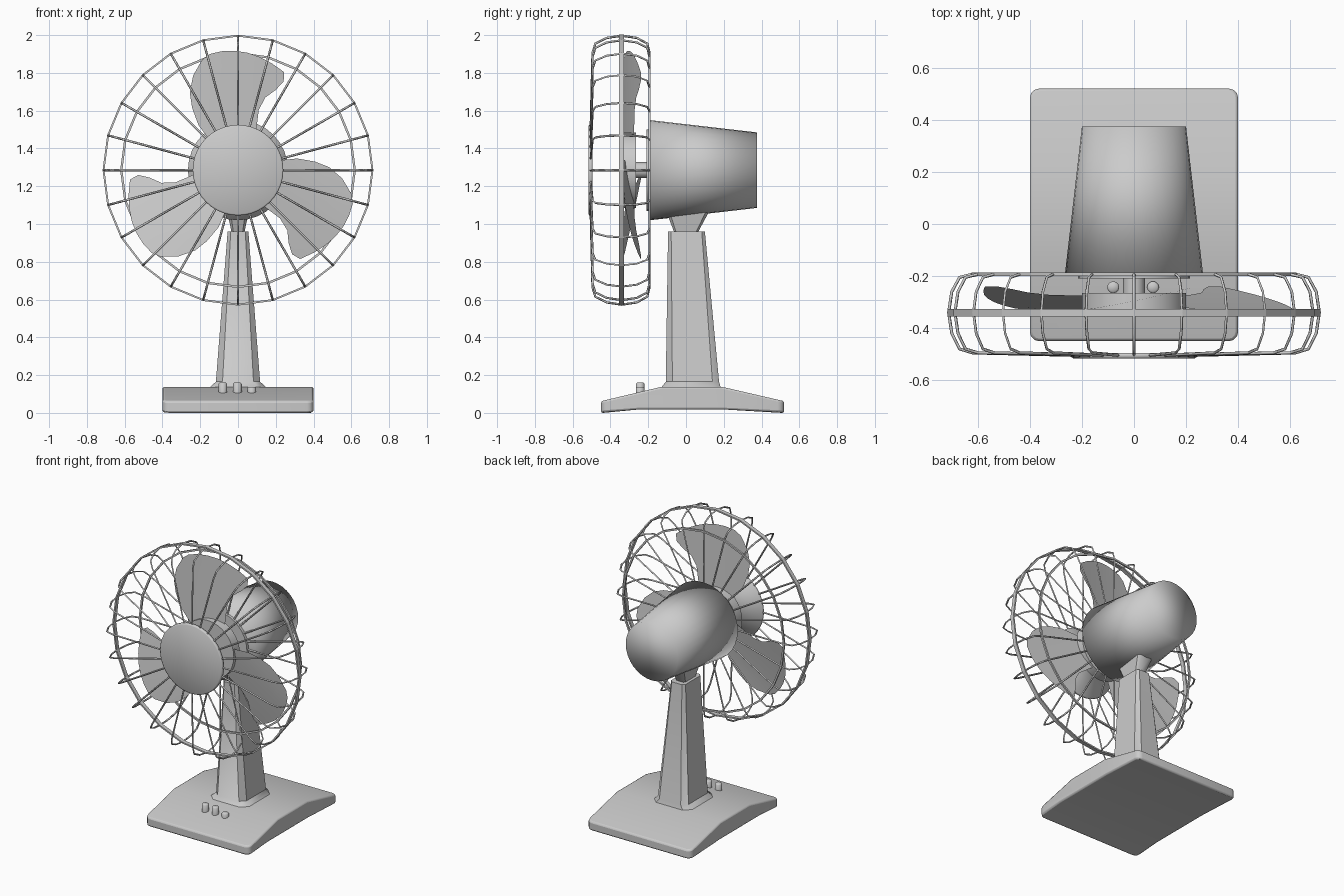
import bpy, bmesh, math
from math import sin, cos, pi

if "Cube" in bpy.data.objects:
    bpy.data.objects.remove(bpy.data.objects["Cube"])

CZ = 1.285          # height of the fan axis


def finish(name, bm, angle=40):
    bmesh.ops.recalc_face_normals(bm, faces=bm.faces)
    me = bpy.data.meshes.new(name)
    bm.to_mesh(me)
    bm.free()
    ob = bpy.data.objects.new(name, me)
    bpy.context.collection.objects.link(ob)
    bpy.ops.object.select_all(action='DESELECT')
    ob.select_set(True)
    bpy.context.view_layer.objects.active = ob
    if angle:
        bpy.ops.object.shade_smooth_by_angle(angle=math.radians(angle))
    return ob


def loft(name, rings, cap=True, closed=False, angle=40):
    """Skin a list of point rings."""
    bm = bmesh.new()
    vs = [[bm.verts.new(p) for p in r] for r in rings]
    n = len(rings[0])
    pairs = list(zip(vs, vs[1:])) + ([(vs[-1], vs[0])] if closed else [])
    for a, b in pairs:
        for i in range(n):
            j = (i + 1) % n
            bm.faces.new((a[i], a[j], b[j], b[i]))
    if cap and not closed:
        bm.faces.new(vs[0])
        bm.faces.new(vs[-1])
    return finish(name, bm, angle)


def lathe(name, profile, n=32, **kw):
    """Spin (radius, y) points about the fan axis."""
    return loft(name, [[(r * cos(2 * pi * i / n), y, CZ + r * sin(2 * pi * i / n))
                        for i in range(n)] for r, y in profile], **kw)


def octagon(z, xh, y0, y1, c=0.3):
    """Rectangle with cut corners at height z."""
    k = c * xh
    return [(xh, y0 + k, z), (xh, y1 - k, z), (xh - k, y1, z), (k - xh, y1, z),
            (-xh, y1 - k, z), (-xh, y0 + k, z), (k - xh, y0, z), (xh - k, y0, z)]


# Base: side profile extruded across, upright corners rounded
profile = [(-.45, .003), (-.25, .018), (.2, .018), (.52, .003),
           (.52, .062), (.19, .138), (-.13, .138), (-.45, .062)]
bm = bmesh.new()
sides = [[bm.verts.new((x, y, z)) for y, z in profile] for x in (-.4, .4)]
for i in range(8):
    j = (i + 1) % 8
    bm.faces.new((sides[0][i], sides[0][j], sides[1][j], sides[1][i]))
for s in sides:
    bm.faces.new(s)
corners = [e for e in bm.edges
           if abs(e.verts[0].co.z - e.verts[1].co.z) > .04
           and abs(e.verts[0].co.y - e.verts[1].co.y) < .001]
bmesh.ops.bevel(bm, geom=corners, offset=.035, segments=3, profile=.5, affect='EDGES')
for v in bm.verts:
    v.co.z = max(v.co.z, 0) if v.co.z > .0035 else 0
base = finish("base", bm, 35)
mod = base.modifiers.new("soft_edges", 'BEVEL')
mod.width, mod.segments, mod.limit_method, mod.angle_limit = .01, 2, 'ANGLE', math.radians(50)

# Neck and tilt joint
loft("neck", [octagon(.13, .155, -.135, .185), octagon(.165, .117, -.107, .175),
              octagon(.96, .055, -.095, .10)])
loft("tilt_joint", [octagon(.95, .033, -.06, .06), octagon(1.08, .06, -.11, .13)])

# Motor housing, shaft, blade hub
lathe("motor_housing", [(.265, -.19), (.2, .375)], angle=100)
lathe("grill_back_plate", [(.215, -.21), (.215, -.185)])
lathe("shaft", [(.042, -.28), (.042, -.19)], n=16)
lathe("blade_hub", [(.2, -.332), (.2, -.265)])

# Blades: strips between a leading and a trailing edge
left = [(-.13, .13), (-.21, .24), (-.243, .33), (-.255, .41), (-.238, .5),
        (-.19, .585), (-.15, .615)]
right = [(.09, .15), (.1, .24), (.11, .32), (.145, .385), (.2, .425),
         (.242, .47), (.243, .52)]
bulge = [0, 0, 0, .005, .015, .035, .055]
COLS = 6
for k in range(3):
    a = 2 * pi * k / 3
    bm = bmesh.new()
    rows = []
    for (lx, lz), (rx, rz), b in zip(left, right, bulge):
        row = []
        for c in range(COLS + 1):
            t = c / COLS
            x = lx + (rx - lx) * t
            z = lz + (rz - lz) * t + 4 * b * t * (1 - t)
            y = -.337 + .098 * ((x + .256) / .5) ** 1.3
            row.append(bm.verts.new((x * cos(a) - z * sin(a), y, CZ + x * sin(a) + z * cos(a))))
        rows.append(row)
    for p, q in zip(rows, rows[1:]):
        for c in range(COLS):
            bm.faces.new((p[c], p[c + 1], q[c + 1], q[c]))
    finish(f"blade_{k + 1}", bm, 60)

# Grill wires
wire = [(.2, -.505), (.62, -.495), (.67, -.48), (.7, -.42), (.712, -.34),
        (.7, -.26), (.67, -.205), (.62, -.193), (.2, -.193)]
cu = bpy.data.curves.new("grill_wires", 'CURVE')
cu.dimensions = '3D'
cu.bevel_depth, cu.bevel_resolution = .006, 0
for i in range(24):
    a = 2 * pi * i / 24
    sp = cu.splines.new('POLY')
    sp.points.add(len(wire) - 1)
    for pt, (r, y) in zip(sp.points, wire):
        pt.co = (r * cos(a), y, CZ + r * sin(a), 1)
wires = bpy.data.objects.new("grill_wires", cu)
bpy.context.collection.objects.link(wires)
bpy.ops.object.select_all(action='DESELECT')
wires.select_set(True)
bpy.context.view_layer.objects.active = wires
bpy.ops.object.convert(target='MESH')

# Grill rings and front badge disc
lathe("grill_outer_band", [(.707, -.355), (.717, -.355), (.717, -.327), (.707, -.327)],
      n=24, closed=True, angle=0)
lathe("grill_back_ring", [(.612, -.199), (.624, -.199), (.624, -.187), (.612, -.187)],
      n=24, closed=True, angle=0)
lathe("front_disc", [(.232, -.517), (.24, -.512), (.24, -.495)], n=40, angle=100)

# Control buttons
for k, (x, top) in enumerate([(-.08, .16), (-.003, .16), (.073, .138)]):
    rings = [[(x + r * cos(pi * i / 6), -.243 + r * sin(pi * i / 6), z) for i in range(12)]
             for r, z in [(.023, .1), (.023, top - .006), (.017, top)]]
    loft(f"button_{k + 1}", rings, angle=50)
